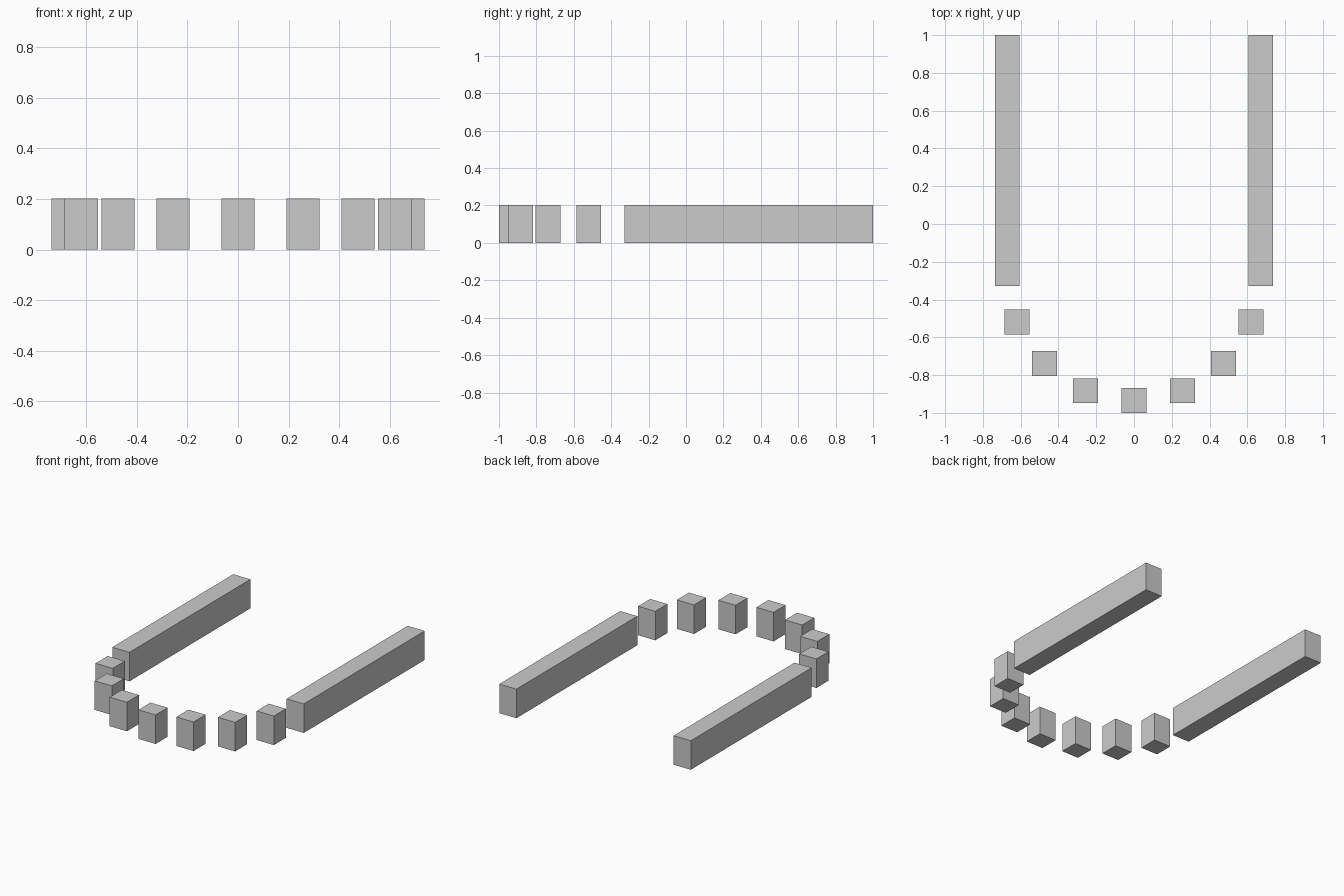
import bpy
from math import sin, cos, radians

if "Cube" in bpy.data.objects:
    bpy.data.objects.remove(bpy.data.objects["Cube"])

W, H = 0.132, 0.202          # block width and height
R = 0.671                    # radius of the curved front
CY = -1 + W / 2 + R          # y of the arc centre


def box(name, x, y0, y1):
    bpy.ops.mesh.primitive_cube_add(size=1, location=(x, (y0 + y1) / 2, H / 2))
    ob = bpy.context.object
    ob.name = name
    ob.dimensions = (W, y1 - y0, H)
    bpy.ops.object.transform_apply(location=False, rotation=False, scale=True)
    return ob


# Separate blocks spaced evenly along the semicircle
for i in range(-3, 4):
    a = radians(22.5 * i)
    y = CY - R * cos(a)
    box(f"arc_block_{i + 4}", R * sin(a), y - W / 2, y + W / 2)

# Long straight side bars running to the back
for side, s in (("left", -1), ("right", 1)):
    box(f"{side}_side_bar", s * R, CY - W / 2, 1.0)
